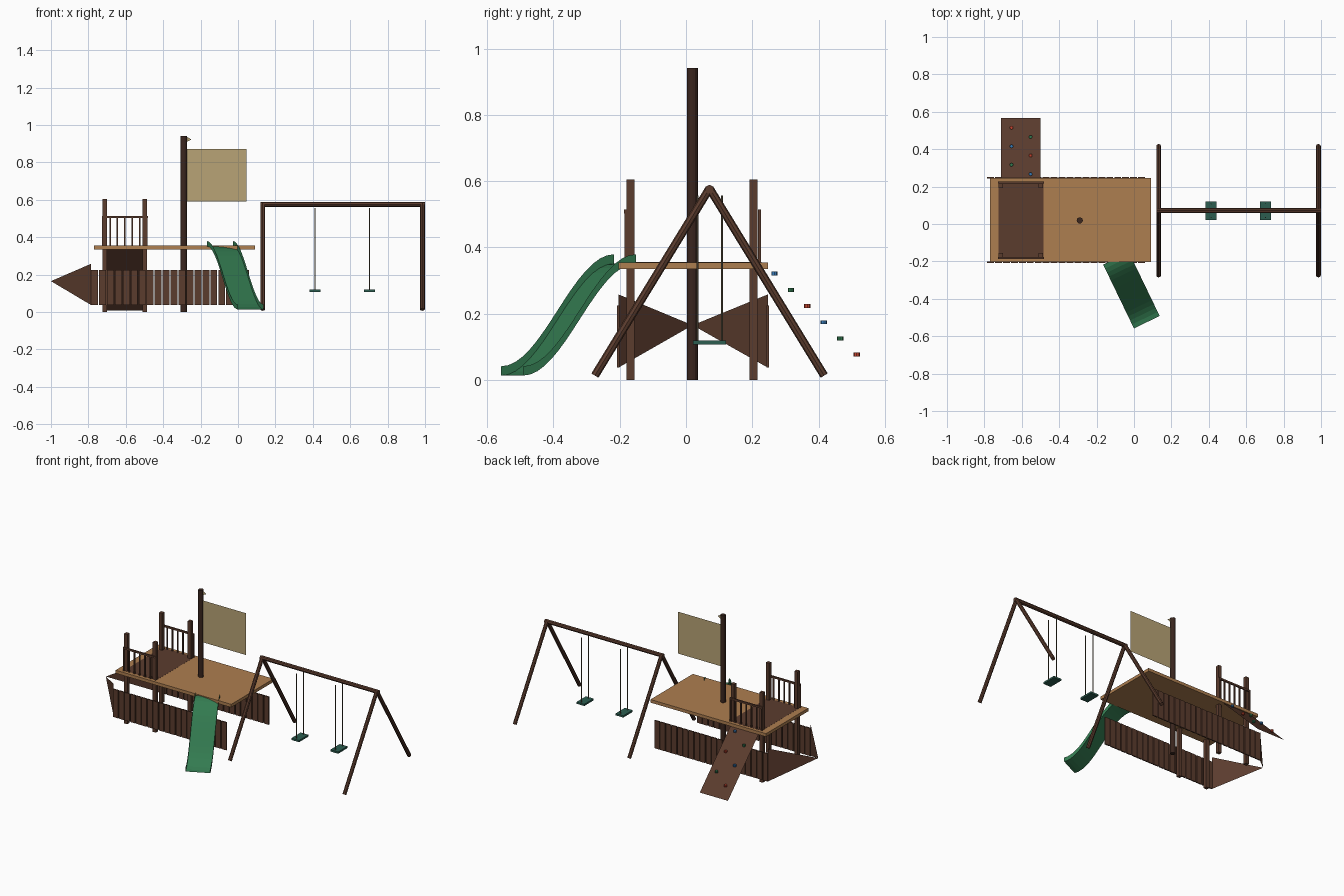
import bpy, bmesh, math
from mathutils import Vector

if "Cube" in bpy.data.objects:
    bpy.data.objects.remove(bpy.data.objects["Cube"])


def mat(name, r, g, b):
    m = bpy.data.materials.new(name)
    m.diffuse_color = (r, g, b, 1)
    m.use_nodes = True
    m.node_tree.nodes["Principled BSDF"].inputs["Base Color"].default_value = m.diffuse_color
    return m


BROWN = mat("brown wood", 0.105, 0.045, 0.027)
DARK = mat("dark wood", 0.042, 0.019, 0.013)
DECK = mat("tan deck", 0.42, 0.21, 0.08)
SAIL = mat("canvas", 0.48, 0.37, 0.18)
GREEN = mat("slide green", 0.033, 0.195, 0.08)
TEAL = mat("seat teal", 0.025, 0.11, 0.08)
ROPE = mat("rope", 0.15, 0.12, 0.075)
RED = mat("hold red", 0.55, 0.06, 0.03)
BLUE = mat("hold blue", 0.04, 0.2, 0.48)


def mesh(name, verts, faces, m):
    me = bpy.data.meshes.new(name)
    me.from_pydata(verts, [], faces)
    me.materials.append(m)
    ob = bpy.data.objects.new(name, me)
    bpy.context.collection.objects.link(ob)
    return ob


def box(name, x0, x1, y0, y1, z0, z1, m):
    v = [(x, y, z) for x in (x0, x1) for y in (y0, y1) for z in (z0, z1)]
    f = [(0, 1, 3, 2), (4, 6, 7, 5), (0, 4, 5, 1), (2, 3, 7, 6), (0, 2, 6, 4), (1, 5, 7, 3)]
    return mesh(name, v, f, m)


def rod(name, a, b, r, m, sides=8):
    a, b = Vector(a), Vector(b)
    bm = bmesh.new()
    bmesh.ops.create_cone(bm, cap_ends=True, segments=sides, radius1=r, radius2=r,
                          depth=(b - a).length)
    me = bpy.data.meshes.new(name)
    bm.to_mesh(me)
    bm.free()
    me.materials.append(m)
    ob = bpy.data.objects.new(name, me)
    ob.location = (a + b) / 2
    ob.rotation_euler = (b - a).to_track_quat('Z', 'Y').to_euler()
    bpy.context.collection.objects.link(ob)
    return ob


Y0, Y1, YC = -0.204, 0.247, 0.02

# deck and tower floor
box("deck", -0.77, 0.092, Y0, Y1, 0.334, 0.355, DECK)
box("tower_floor", -0.725, -0.483, -0.18, 0.228, 0.337, 0.3556, BROWN)

# tower posts
for x in (-0.712, -0.498):
    for y in (-0.168, 0.204):
        box("tower_post", x - 0.012, x + 0.012, y - 0.012, y + 0.012, 0, 0.605, BROWN)

# railings on the front and back of the tower
for y in (-0.182, 0.222):
    box("rail", -0.728, -0.482, y - 0.005, y + 0.005, 0.502, 0.514, BROWN)
    for i in range(7):
        x = -0.723 + i * 0.236 / 6
        box("baluster", x - 0.004, x + 0.004, y - 0.004, y + 0.004, 0.35, 0.504, BROWN)

# hull planks and bow panels
for y in (Y0, Y1):
    for i in range(20):
        x = -0.767 + i * 0.0425
        box("hull_plank", x - 0.0185, x + 0.0185, y - 0.004, y + 0.004, 0.037, 0.225, BROWN)
    mesh("bow_panel", [(-0.785, y, 0.258), (-0.785, y, 0.037), (-1, YC, 0.165)],
         [(0, 1, 2) if y > 0 else (0, 2, 1)][:1], BROWN)

# mast, sail and pennant
rod("mast", (-0.29, 0.019, 0), (-0.29, 0.019, 0.942), 0.0165, DARK, 12)
mesh("sail", [(-0.276, 0.019, 0.59), (0.045, 0.019, 0.59),
              (0.045, 0.019, 0.872), (-0.276, 0.019, 0.872)], [(0, 1, 2, 3)], SAIL)
mesh("pennant", [(-0.276, 0.019, 0.938), (-0.276, 0.019, 0.908), (-0.248, 0.019, 0.922)],
     [(0, 1, 2)], SAIL)

# climbing wall with holds
mesh("climbing_wall", [(-0.71, 0.22, 0.354), (-0.5, 0.22, 0.354),
                       (-0.5, 0.567, 0.008), (-0.71, 0.567, 0.008)], [(0, 3, 2, 1)], BROWN)
for i in range(6):
    x = (-0.553, -0.655)[i % 2]
    y, z = 0.267 + i * 0.0496, 0.321 - i * 0.049
    rod("climbing_hold", (x, y, z - 0.006), (x, y, z + 0.006), 0.0095,
        (BLUE, GREEN, RED)[i % 3], 8)

# slide: U-shaped strip along an S curve
start, end = Vector((-0.096, -0.184, 0)), Vector((0.0685, -0.525, 0))
side = Vector((0.0688, 0.0332, 0))
verts, faces, n = [], [], 16
for i in range(n + 1):
    t = i / n
    p = start.lerp(end, t)
    z = 0.013 + 0.338 * (0.5 + 0.5 * math.cos(math.pi * t))
    for s, h in ((-1, 0.028), (-1, 0), (1, 0), (1, 0.028)):
        verts.append(p + side * s + Vector((0, 0, z + h)))
    if i:
        a, b = 4 * i - 4, 4 * i
        faces += [(a + k, b + k, b + k + 1, a + k + 1) for k in range(3)]
mesh("slide", verts, faces, GREEN)

# swing frame
SY = 0.071
rod("swing_beam", (0.12, SY, 0.575), (1.0, SY, 0.575), 0.0135, BROWN)
for x in (0.132, 0.986):
    for y in (-0.275, 0.417):
        rod("swing_leg", (x, SY, 0.578), (x, y, 0.013), 0.0125, BROWN)

# swings
for x in (0.412, 0.703):
    box("swing_seat", x - 0.029, x + 0.029, SY - 0.05, SY + 0.05, 0.107, 0.119, TEAL)
    for dy in (-0.037, 0.037):
        rod("swing_rope", (x, SY + dy, 0.113), (x, SY + dy, 0.556), 0.003, ROPE, 6)
